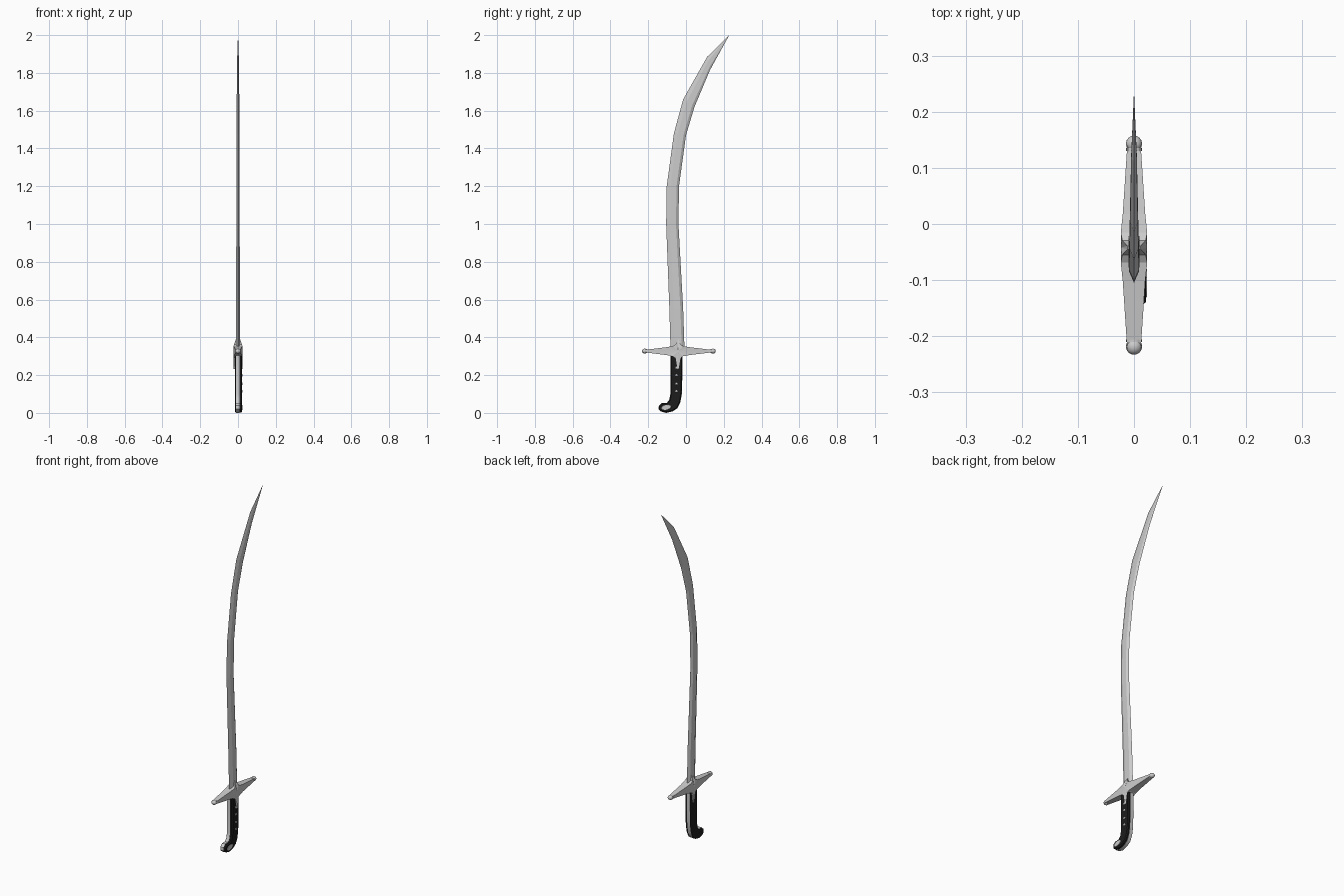
import bpy, bmesh, math
from mathutils import Matrix

if "Cube" in bpy.data.objects:
    bpy.data.objects.remove(bpy.data.objects["Cube"])


def material(name, c):
    m = bpy.data.materials.new(name)
    m.diffuse_color = (*c, 1)
    m.use_nodes = True
    m.node_tree.nodes["Principled BSDF"].inputs["Base Color"].default_value = m.diffuse_color
    return m


black = material("black_grip", (0.012, 0.012, 0.012))
silver = material("pale_metal", (0.7, 0.7, 0.7))


def finish(bm, name, mat=None, smooth=None):
    bmesh.ops.recalc_face_normals(bm, faces=bm.faces)
    me = bpy.data.meshes.new(name)
    bm.to_mesh(me)
    bm.free()
    ob = bpy.data.objects.new(name, me)
    bpy.context.collection.objects.link(ob)
    if mat:
        me.materials.append(mat)
    if smooth:
        bpy.context.view_layer.objects.active = ob
        ob.select_set(True)
        bpy.ops.object.shade_smooth_by_angle(angle=math.radians(smooth))
        ob.select_set(False)
    return ob


def loft(rings, name, mat=None, smooth=None):
    bm = bmesh.new()
    vs = [[bm.verts.new(p) for p in r] for r in rings]
    n = len(rings[0])
    for a, b in zip(vs, vs[1:]):
        for i in range(n):
            bm.faces.new((a[i], a[(i + 1) % n], b[(i + 1) % n], b[i]))
    bm.faces.new(vs[0])
    bm.faces.new(vs[-1])
    return finish(bm, name, mat, smooth)


# Blade: six-sided section swept along the curved back and edge
stations = [(-.082, .34, -.008, .34, .010), (-.088, .55, -.015, .55, .010),
            (-.105, 1.0, -.040, 1.0, .009), (-.102, 1.2, -.037, 1.2, .009),
            (-.064, 1.48, 0, 1.47, .008), (-.015, 1.66, .045, 1.62, .007),
            (.112, 1.885, .127, 1.815, .005), (.2275, 1.999, .228, 1.998, .0004)]
rings = []
for y0, z0, y1, z1, t in stations:
    def at(f, x):
        return (x, y0 + (y1 - y0) * f, z0 + (z1 - z0) * f)
    rings.append([at(0, 0), at(.32, t), at(.8, t), at(1, 0), at(.8, -t), at(.32, -t)])
loft(rings, "blade")

# Grip: metal tang with black scales, all from one hooked outline
outline = [(-.083, .33), (-.083, .10), (-.089, .068), (-.102, .053), (-.128, .053),
           (-.144, .038), (-.145, .02), (-.132, .007), (-.105, 0), (-.07, .008),
           (-.045, .025), (-.03, .055), (-.022, .10), (-.019, .2), (-.019, .33)]


def plate(name, steps, mat):
    rings = []
    for x, inset in steps:
        ring = []
        n = len(outline)
        for i, (y, z) in enumerate(outline):
            (ya, za), (yb, zb) = outline[i - 1], outline[(i + 1) % n]
            dy, dz = yb - ya, zb - za
            l = math.hypot(dy, dz)
            ring.append((x, y - dz / l * inset, z + dy / l * inset)
                        if inset == 0 else (x, y - dz / l * -inset, z + dy / l * -inset)
                        if outward else (x, y - dz / l * inset, z + dy / l * inset))
        rings.append(ring)
    return loft(rings, name, mat, 40)


outward = False
plate("grip_tang", [(-.011, 0), (.007, 0)], silver)
plate("grip_scale_right", [(.007, .001), (.016, .001), (.021, .006)], black)
plate("grip_scale_left", [(-.011, .001), (-.013, .001), (-.015, .005)], black)


# Rivets and pommel plate on the grip face
def disc(name, y, z, ry, rz, x, depth, angle=0):
    bm = bmesh.new()
    m = (Matrix.Translation((x, y, z)) @ Matrix.Rotation(angle, 4, 'X')
         @ Matrix.Diagonal((1, ry, rz, 1)) @ Matrix.Rotation(math.pi / 2, 4, 'Y'))
    bmesh.ops.create_cone(bm, cap_ends=True, segments=12, radius1=1, radius2=.85,
                          depth=depth, matrix=m)
    finish(bm, name, silver, 35)


for i, z in enumerate((.24, .2, .155, .115)):
    disc(f"rivet_{i}", -.05, z, .007, .007, .021, .004)
disc("pommel_plate", -.105, .029, .030, .015, .0205, .005, .2)

# Guard: four-pointed star with long arms and short langets
cy, cz = -.042, .327
star = [(.182, .006, .012), (.06, .021, .02), (.027, .027, .0235), (.013, .036, .021)]
top, low = (.003, .062, .012), (.003, .094, .0225)
pts = []
for sy, sz in ((1, 1), (-1, 1), (-1, -1), (1, -1)):
    quad = []
    for y, z, h in star:
        quad.append((cy + sy * y, cz + sz * z, h if sz > 0 else max(h, .0225) if y < .05 else h))
    y, z, h = top if sz > 0 else low
    quad.append((cy + sy * y, cz + sz * z, h))
    pts += quad if sy * sz > 0 else quad[::-1]
bm = bmesh.new()
sides = []
for s in (1, -1):
    ring = [bm.verts.new((s * h, y, z)) for y, z, h in pts]
    hub = bm.verts.new((s * .0235, cy, cz))
    for i in range(len(ring)):
        bm.faces.new((hub, ring[i - 1], ring[i]))
    sides.append(ring)
for i in range(len(pts)):
    bm.faces.new((sides[0][i - 1], sides[0][i], sides[1][i], sides[1][i - 1]))
finish(bm, "crossguard")

# Ball finials and collars at the guard ends
for label, y, s in (("front", -.2185, -1), ("back", .143, 1)):
    bm = bmesh.new()
    bmesh.ops.create_uvsphere(bm, u_segments=16, v_segments=10, radius=.0145,
                              matrix=Matrix.Translation((0, y, cz)) @ Matrix.Diagonal((1, 1, .9, 1)))
    finish(bm, "finial_" + label, None, 50)
    bm = bmesh.new()
    bmesh.ops.create_cone(bm, cap_ends=True, segments=16, radius1=.0145, radius2=.0145, depth=.005,
                          matrix=Matrix.Translation((0, y - s * .0105, cz)) @ Matrix.Rotation(math.pi / 2, 4, 'X')
                          @ Matrix.Diagonal((1, .75, 1, 1)))
    finish(bm, "collar_" + label, None, 40)
